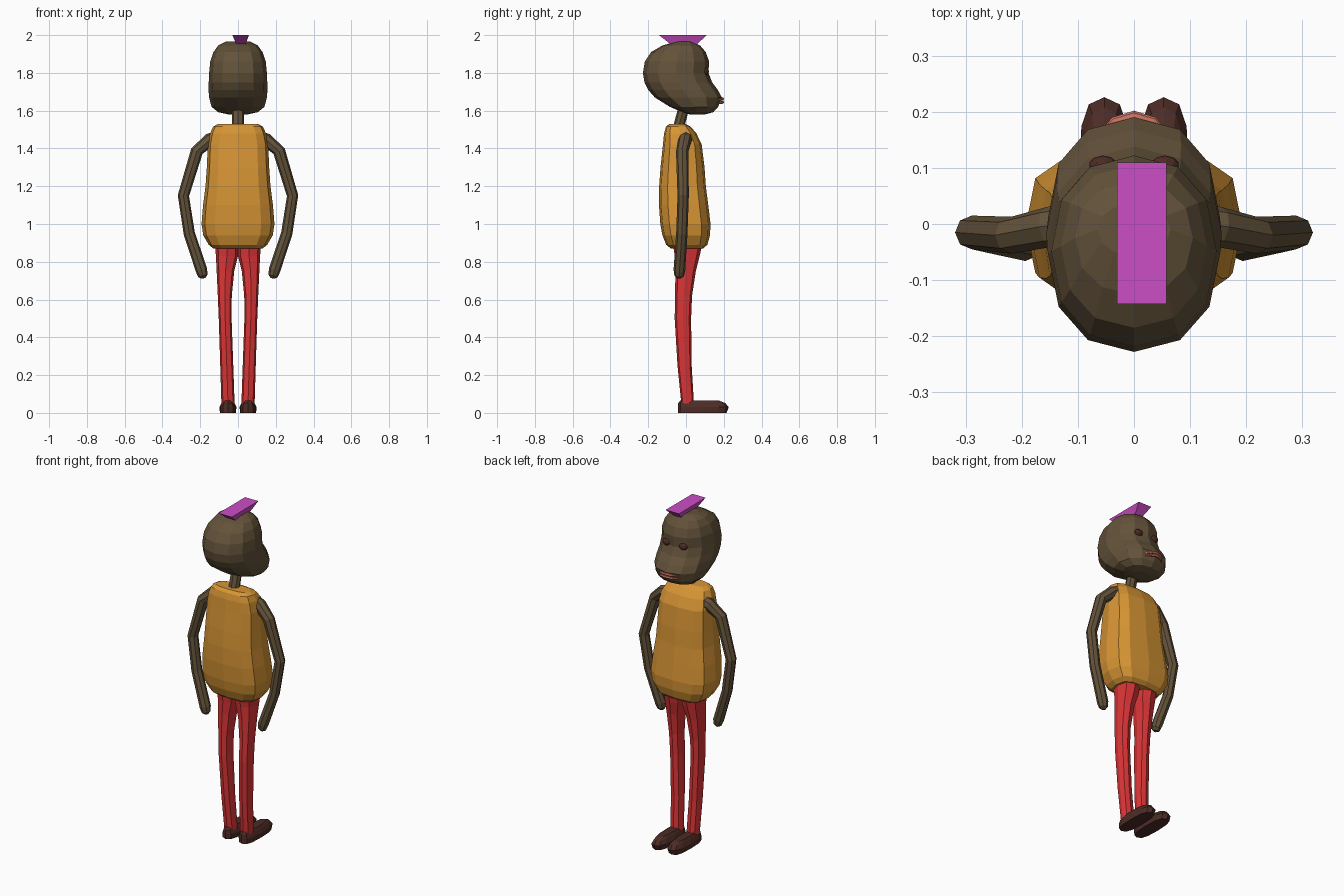
import bpy, bmesh, math
from mathutils import Vector, Matrix

if "Cube" in bpy.data.objects:
    bpy.data.objects.remove(bpy.data.objects["Cube"])


def material(name, rgb):
    m = bpy.data.materials.new(name)
    m.diffuse_color = (*rgb, 1)
    m.use_nodes = True
    m.node_tree.nodes["Principled BSDF"].inputs["Base Color"].default_value = m.diffuse_color
    return m


SKIN = material("brown skin", (0.125, 0.085, 0.042))
SHIRT = material("orange shirt", (0.68, 0.30, 0.035))
PANTS = material("red trousers", (0.72, 0.036, 0.038))
DARK = material("dark brown", (0.075, 0.025, 0.019))
PURPLE = material("purple hair", (0.60, 0.075, 0.56))
PINK = material("pink lips", (0.68, 0.20, 0.14))


def finish(name, bm, mat):
    bmesh.ops.recalc_face_normals(bm, faces=bm.faces)
    me = bpy.data.meshes.new(name)
    bm.to_mesh(me)
    bm.free()
    me.materials.append(mat)
    ob = bpy.data.objects.new(name, me)
    bpy.context.collection.objects.link(ob)
    return ob


def skin_rings(name, rings, mat):
    """Bridge equal-length rings of points and cap both ends."""
    bm = bmesh.new()
    vs = [[bm.verts.new(p) for p in r] for r in rings]
    n = len(vs[0])
    for a, b in zip(vs, vs[1:]):
        for i in range(n):
            j = (i + 1) % n
            bm.faces.new((a[i], a[j], b[j], b[i]))
    bm.faces.new(vs[0])
    bm.faces.new(vs[-1])
    return finish(name, bm, mat)


def loft(name, sections, mat, sides=12, power=1.0):
    """Sections are (z, x0, x1, y0, y1); power below 1 squares the ring."""
    def sq(v):
        return 0 if abs(v) < 1e-6 else math.copysign(abs(v) ** power, v)
    rings = []
    for z, x0, x1, y0, y1 in sections:
        ring = []
        for i in range(sides):
            a = 2 * math.pi * i / sides
            ring.append((0.5 * (x0 + x1) + 0.5 * (x1 - x0) * sq(math.sin(a)),
                         0.5 * (y0 + y1) + 0.5 * (y1 - y0) * sq(math.cos(a)), z))
        rings.append(ring)
    return skin_rings(name, rings, mat)


def tube(name, path, mat, sides=8):
    """Path entries are (x, y, z, radius)."""
    pts = [Vector(p[:3]) for p in path]
    rings = []
    for i, p in enumerate(pts):
        t = (pts[min(i + 1, len(pts) - 1)] - pts[max(i - 1, 0)]).normalized()
        u = Vector((0, 1, 0))
        u = (u - t * u.dot(t)).normalized()
        v = t.cross(u)
        rings.append([p + path[i][3] * (u * math.cos(a) + v * math.sin(a))
                      for a in (2 * math.pi * k / sides for k in range(sides))])
    return skin_rings(name, rings, mat)


# Head with a projecting muzzle: (z, half width, back, front)
head = [(1.58, .05, .02, .10), (1.592, .105, -.02, .145), (1.62, .14, -.085, .17),
        (1.67, .153, -.165, .19), (1.71, .156, -.20, .168), (1.75, .155, -.22, .138),
        (1.80, .153, -.228, .119), (1.86, .147, -.218, .122), (1.91, .13, -.185, .105),
        (1.945, .105, -.125, .075), (1.965, .065, -.055, .035)]
loft("head", [(z, -w, w, a, b) for z, w, a, b in head], SKIN, 12, 0.9)

# Shirt-covered torso
torso = [(.87, .13, -.08, .09), (.89, .155, -.105, .113), (.94, .184, -.125, .127),
         (1.0, .193, -.136, .13), (1.1, .185, -.143, .118), (1.2, .172, -.142, .105),
         (1.3, .165, -.135, .098), (1.42, .16, -.122, .083), (1.48, .148, -.116, .055),
         (1.515, .132, -.106, .025), (1.53, .105, -.088, -.005)]
loft("torso", [(z, -w, w, a, b) for z, w, a, b in torso], SHIRT, 12, 0.65)

# Neck leaning forward
skin_rings("neck", [[(.032 * math.cos(k * math.pi / 4), y + .03 * math.sin(k * math.pi / 4), z)
                     for k in range(8)] for y, z in ((-.045, 1.49), (.0, 1.66))], SKIN)

for side, s in (("left", -1), ("right", 1)):
    # Arm with a rounded hand end
    arm = [(.11, .0, 1.455, .038), (.15, -.005, 1.445, .036), (.218, -.02, 1.385, .033),
           (.289, -.015, 1.15, .03), (.258, -.022, .95, .03), (.193, -.035, .755, .031),
           (.186, -.036, .725, .025), (.183, -.037, .713, .011)]
    tube(side + "_arm", [(s * x, y, z, r) for x, y, z, r in arm], SKIN)

    # Trouser leg: (z, inner, outer, back, front)
    leg = [(.05, .018, .088, -.025, .042), (.25, .025, .094, -.045, .03),
           (.5, .034, .102, -.06, .027), (.62, .033, .107, -.058, .032),
           (.75, .02, .113, -.056, .052), (.83, .0, .117, -.06, .072),
           (.90, -.004, .122, -.07, .088)]
    loft(side + "_leg", [(z, s * a, s * b, c, d) for z, a, b, c, d in leg], PANTS, 8, 0.8)

    # Shoe
    shoe = [(0, .012, .096, -.043, .215), (.03, .008, .098, -.043, .226),
            (.052, .018, .088, -.042, .208), (.065, .028, .08, -.03, .175)]
    loft(side + "_shoe", [(z, s * a, s * b, c, d) for z, a, b, c, d in shoe], DARK, 12, 0.7)

    # Eye
    bm = bmesh.new()
    bmesh.ops.create_icosphere(bm, subdivisions=2, radius=1,
                               matrix=Matrix.Translation((s * .055, .104, 1.808))
                               @ Matrix.Diagonal((.026, .018, .021, 1)))
    finish(side + "_eye", bm, DARK)

# Flared hair tuft
loft("hair_tuft", [(1.935, -.002, .034, -.05, .03), (2.0, -.03, .058, -.143, .11)],
     PURPLE, 4, 1).data.name = "hair_tuft"
tuft = bpy.data.objects["hair_tuft"].data
for v in tuft.vertices:  # square corners from a box-shaped ring
    i = v.index % 4
    x0, x1, y0, y1 = (-.002, .034, -.06, .04) if v.index < 4 else (-.03, .058, -.143, .11)
    v.co.x = x1 if i in (0, 1) else x0
    v.co.y = y1 if i in (0, 3) else y0

# Thin lips curving around the muzzle
for name, z in (("upper_lip", 1.662), ("lower_lip", 1.645)):
    tube(name, [(x, y, z - abs(x) * .1, r) for x, y, r in
                ((-.06, .163, .003), (-.035, .184, .007), (0, .194, .008),
                 (.035, .184, .007), (.06, .163, .003))], PINK, 6)
